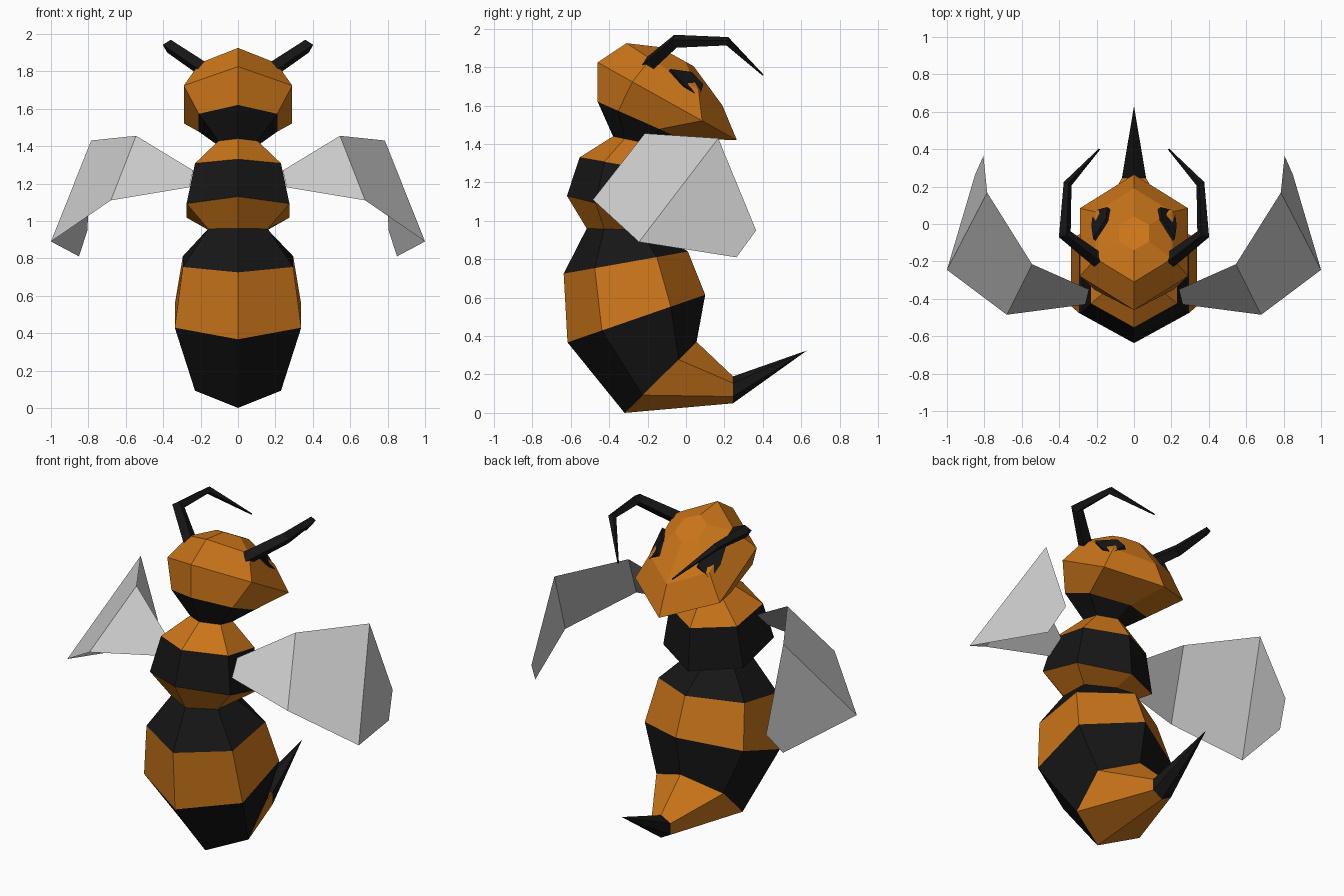
import bpy, bmesh
from mathutils import Vector

if "Cube" in bpy.data.objects:
    bpy.data.objects.remove(bpy.data.objects["Cube"])


def material(name, color):
    m = bpy.data.materials.new(name)
    m.diffuse_color = (*color, 1)
    m.use_nodes = True
    m.node_tree.nodes["Principled BSDF"].inputs["Base Color"].default_value = m.diffuse_color
    return m


ORANGE = material("orange", (0.60, 0.18, 0.01))
BLACK = material("black", (0.008, 0.008, 0.008))


def mirror(ob):
    mod = ob.modifiers.new("mirror", 'MIRROR')
    mod.use_axis[0] = True
    return ob


def finish(name, bm, mats=()):
    me = bpy.data.meshes.new(name)
    bm.to_mesh(me)
    bm.free()
    for m in mats:
        me.materials.append(m)
    ob = bpy.data.objects.new(name, me)
    bpy.context.collection.objects.link(ob)
    return ob


def hexagon(y0, z0, y1, z1, w):
    """Tilted hexagon: two points on the centre plane, four at +-w."""
    a, b = Vector((0, y0, z0)), Vector((0, y1, z1))
    p, q, s = a.lerp(b, .25), a.lerp(b, .75), Vector((w, 0, 0))
    return [a, p + s, q + s, b, q - s, p - s]


def loft(name, rings, bands, cap=False):
    """Skin hexagon rings; bands holds one material per gap between rings."""
    bm = bmesh.new()
    mats = list(dict.fromkeys(bands))
    loops = [[bm.verts.new(p) for p in hexagon(*r)] for r in rings]
    for lo, hi, mat in zip(loops, loops[1:], bands):
        for i in range(6):
            j = (i + 1) % 6
            f = bm.faces.new((lo[i], lo[j], hi[j], hi[i]))
            f.material_index = mats.index(mat)
    if cap:
        bm.faces.new(loops[-1]).material_index = mats.index(bands[-1])
    bmesh.ops.remove_doubles(bm, verts=bm.verts[:], dist=0.0005)
    bmesh.ops.recalc_face_normals(bm, faces=bm.faces[:])
    return finish(name, bm, mats)


# Rings shared by neighbouring parts
sting_base = (.245, .05, .245, .19, .065)
tail_ring = (-.32, .0, .055, .37, .23)
waist = (-.517, .96, -.155, .95, .16)
neck = (-.38, 1.44, -.14, 1.39, .105)

# Body, from sting to head
loft("sting", [(.63, .325, .63, .325, 0), sting_base], [BLACK])
loft("tail", [sting_base, tail_ring], [ORANGE])
loft("abdomen",
     [tail_ring, (-.617, .367, .10, .615, .338), (-.637, .725, .01, .84, .295), waist],
     [BLACK, ORANGE, BLACK])
loft("thorax",
     [waist, (-.62, 1.13, -.02, .98, .275), (-.554, 1.33, -.04, 1.24, .23), neck],
     [ORANGE, BLACK, ORANGE])
loft("head",
     [neck, (-.46, 1.62, -.03, 1.43, .21), (-.46, 1.825, .265, 1.42, .29),
      (-.31, 1.925, .19, 1.60, .205), (-.14, 1.905, .04, 1.805, .08)],
     [BLACK, ORANGE, ORANGE, ORANGE], cap=True)

# Eyes: thin plates on the sides of the face
bm = bmesh.new()
bm.faces.new([bm.verts.new(p) for p in (
    (.205, -.09, 1.78), (.135, .02, 1.765), (.13, .08, 1.70),
    (.205, .06, 1.635), (.215, -.02, 1.695))])
eyes = finish("eyes", bm, [BLACK])
plate = eyes.modifiers.new("thickness", 'SOLIDIFY')
plate.thickness, plate.offset = .04, 0
mirror(eyes)

# Wings: folded sheets, upper edge paired with lower edge
upper = [(.24, -.35, 1.27), (.545, -.215, 1.455), (.785, .168, 1.43), (.805, .365, .95)]
lower = [(.26, -.43, 1.18), (.68, -.485, 1.11), (1.0, -.245, .89), (.85, .263, .81)]
bm = bmesh.new()
u = [bm.verts.new(p) for p in upper]
l = [bm.verts.new(p) for p in lower]
for i in range(3):
    bm.faces.new((u[i], l[i], l[i + 1], u[i + 1]))
mirror(finish("wings", bm))

# Antennae: tapering bent square rods
cu = bpy.data.curves.new("antennae", 'CURVE')
cu.dimensions = '3D'
cu.bevel_depth, cu.bevel_resolution, cu.use_fill_caps = .042, 0, True
sp = cu.splines.new('POLY')
sp.use_smooth = False
path = [(.17, -.21, 1.80, 1), (.37, -.055, 1.935, .85),
        (.355, .215, 1.935, .55), (.185, .40, 1.76, .1)]
sp.points.add(len(path) - 1)
for pt, (x, y, z, r) in zip(sp.points, path):
    pt.co, pt.radius = (x, y, z, 1), r
cu.materials.append(BLACK)
antennae = bpy.data.objects.new("antennae", cu)
bpy.context.collection.objects.link(antennae)
mirror(antennae)
